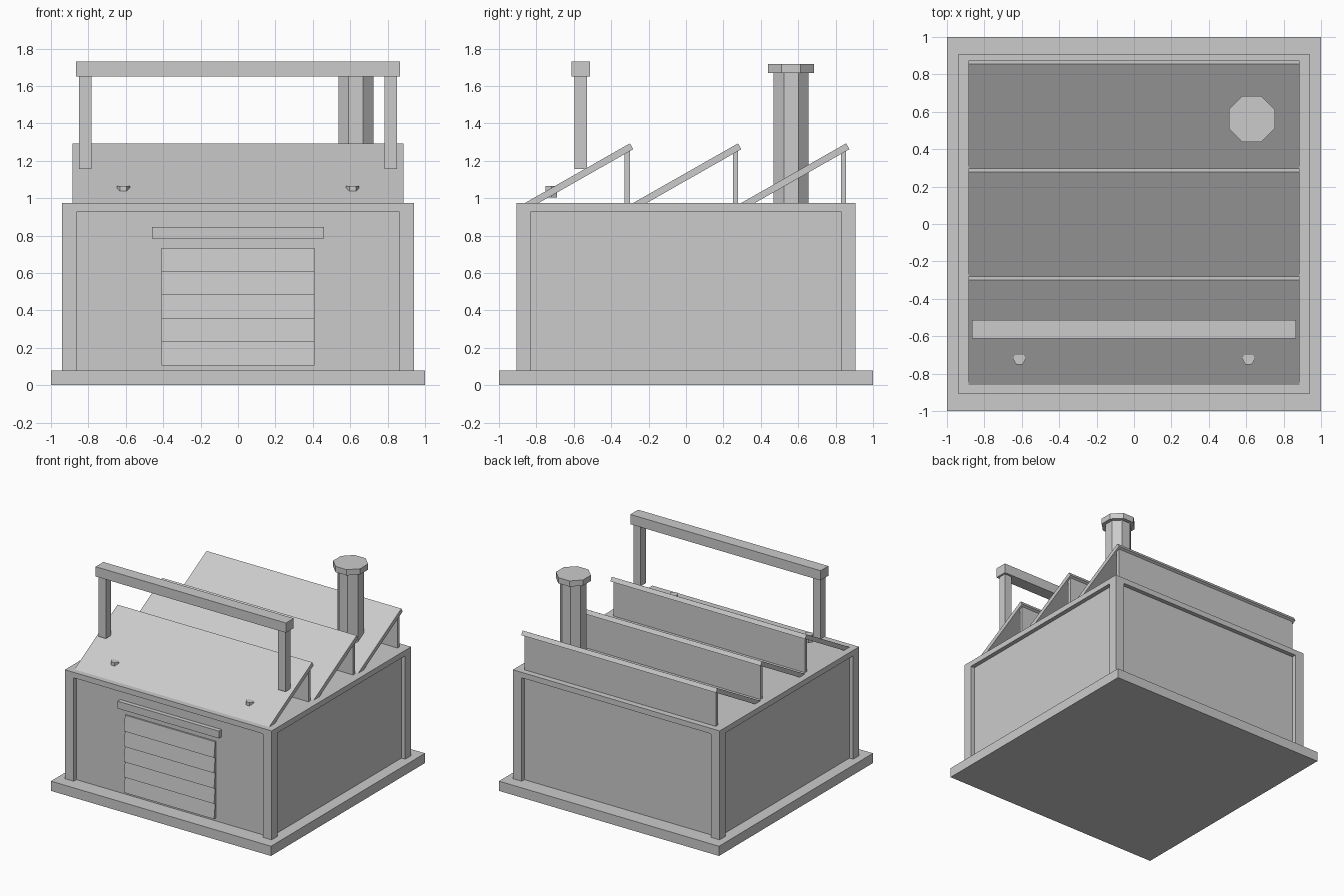
import bpy, bmesh
from math import cos, sin, pi

if "Cube" in bpy.data.objects:
    bpy.data.objects.remove(bpy.data.objects["Cube"])


def add_mesh(name, verts, faces):
    me = bpy.data.meshes.new(name)
    me.from_pydata(verts, [], faces)
    bm = bmesh.new()
    bm.from_mesh(me)
    bmesh.ops.recalc_face_normals(bm, faces=bm.faces)
    bm.to_mesh(me)
    bm.free()
    ob = bpy.data.objects.new(name, me)
    bpy.context.collection.objects.link(ob)
    return ob


def loft(name, a, b):
    """Solid between two matching rings of points."""
    n = len(a)
    sides = [(i, (i + 1) % n, n + (i + 1) % n, n + i) for i in range(n)]
    return add_mesh(name, a + b, sides + [tuple(range(n)), tuple(range(n, 2 * n))])


def box(name, x0, x1, y0, y1, z0, z1):
    ring = [(x0, y0), (x1, y0), (x1, y1), (x0, y1)]
    return loft(name, [(x, y, z0) for x, y in ring], [(x, y, z1) for x, y in ring])


def side_profile(name, pts, half_width):
    """Extrude a (y, z) profile along x."""
    return loft(name, [(-half_width, y, z) for y, z in pts],
                [(half_width, y, z) for y, z in pts])


def prism(name, n, cx, cy, apothem, z0, z1):
    """Upright regular prism with a flat facing the front."""
    r = apothem / cos(pi / n)
    ring = [(cx + r * sin(2 * pi * (i + 0.5) / n),
             cy + r * cos(2 * pi * (i + 0.5) / n)) for i in range(n)]
    return loft(name, [(x, y, z0) for x, y in ring], [(x, y, z1) for x, y in ring])


# Base slab, recessed walls, corner posts and roof deck
box("base_slab", -1, 1, -1, 1, 0, 0.08)
box("walls", -0.905, 0.905, -0.87, 0.87, 0.08, 0.94)
box("roof_deck", -0.94, 0.94, -0.905, 0.905, 0.93, 0.975)
for sx, side in ((-1, "left"), (1, "right")):
    for sy, end in ((-1, "front"), (1, "back")):
        xs = sorted((sx * 0.86, sx * 0.94))
        ys = sorted((sy * 0.828, sy * 0.905))
        box(f"corner_post_{end}_{side}", *xs, *ys, 0.08, 0.93)

# Roller door with lapped slats, and its lintel
slats, z_top, z_bot = 5, 0.735, 0.105
step = (z_top - z_bot) / slats
door = [(-0.86, z_top)]
for i in range(slats):
    door += [(-0.882, z_top - i * step), (-0.897, z_top - (i + 1) * step)]
door.append((-0.86, z_bot))
side_profile("roller_door", door, 0.41)
box("door_lintel", -0.46, 0.46, -0.905, -0.86, 0.785, 0.845)

# Three sawtooth roof panels with their upright walls
for i in range(3):
    o = i * 0.578
    side_profile(f"roof_panel_{i + 1}",
                 [(-0.865 + o, 0.972), (-0.30 + o, 1.293),
                  (-0.282 + o, 1.262), (-0.82 + o, 0.956)], 0.885)
    box(f"roof_upright_{i + 1}", -0.87, 0.87, -0.328 + o, -0.30 + o, 0.97, 1.265)

# Sign frame: two posts and a beam, with small roof studs in front
for s, side in ((-1, "left"), (1, "right")):
    xs = sorted((s * 0.783, s * 0.85))
    box(f"frame_post_{side}", *xs, -0.597, -0.53, 1.155, 1.65)
    prism(f"roof_stud_{side}", 6, s * 0.613, -0.72, 0.03, 1.005, 1.065)
box("frame_beam", -0.865, 0.865, -0.613, -0.512, 1.65, 1.73)

# Octagonal chimney and cap
prism("chimney", 8, 0.63, 0.562, 0.094, 0.97, 1.67)
prism("chimney_cap", 8, 0.63, 0.562, 0.123, 1.67, 1.717)
